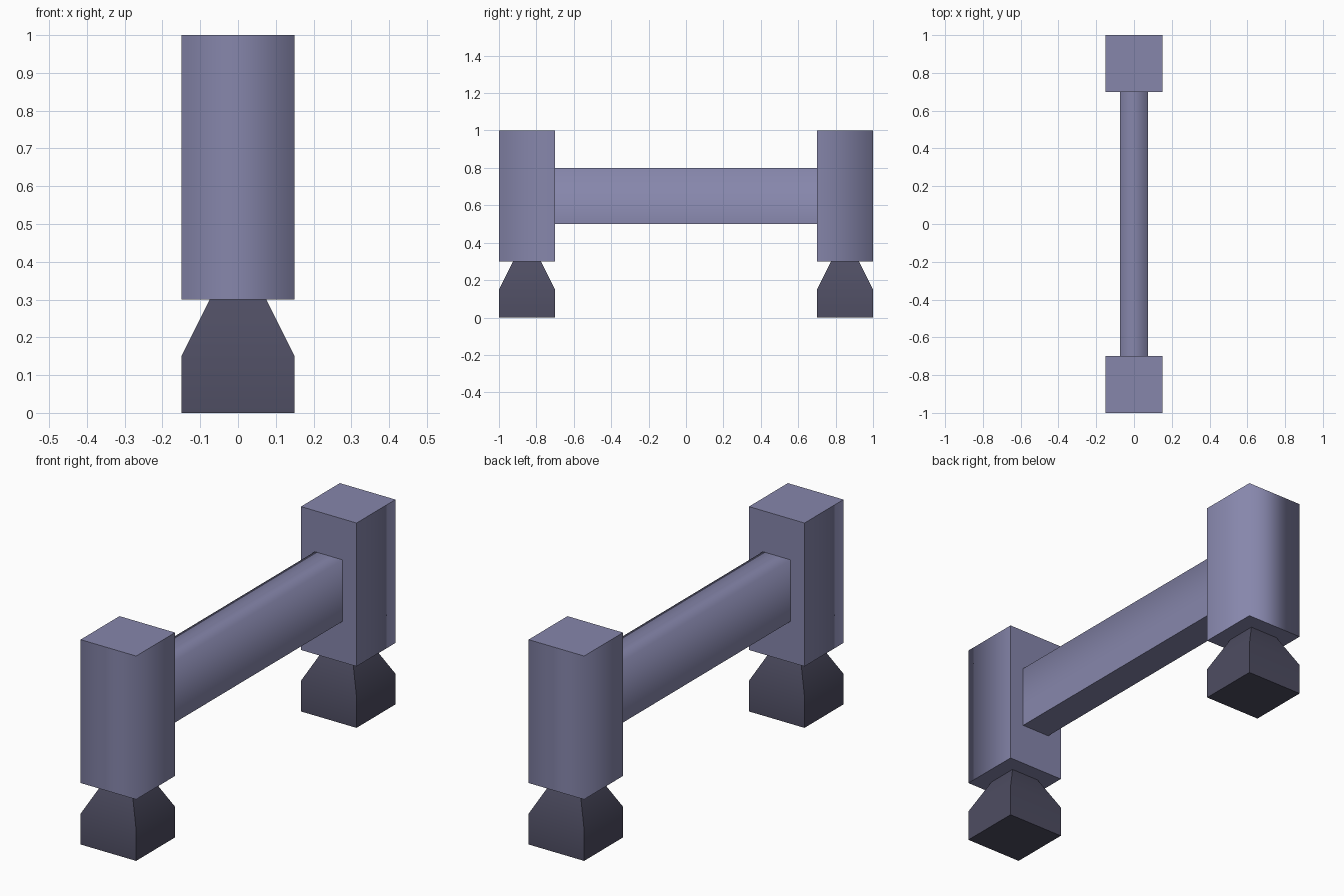
import bpy, bmesh, math
from mathutils import Matrix, Vector

if "Cube" in bpy.data.objects:
    bpy.data.objects.remove(bpy.data.objects["Cube"])


def material(name, color):
    mat = bpy.data.materials.new(name)
    mat.diffuse_color = (*color, 1.0)
    mat.use_nodes = True
    mat.node_tree.nodes["Principled BSDF"].inputs["Base Color"].default_value = mat.diffuse_color
    return mat


violet = material("dusty violet", (0.24, 0.24, 0.41))
dark = material("dark slate", (0.075, 0.073, 0.12))


def box(bm, size, center):
    mat = Matrix.Translation(center) @ Matrix.Diagonal((*size, 1))
    return bmesh.ops.create_cube(bm, size=1, matrix=mat)["verts"]


def finish(name, bm, mat, is_soft):
    """Smooth all faces, keeping every edge sharp unless is_soft(edge)."""
    for f in bm.faces:
        f.smooth = True
    for e in bm.edges:
        e.smooth = is_soft(e)
    mesh = bpy.data.meshes.new(name)
    bm.to_mesh(mesh)
    bm.free()
    mesh.materials.append(mat)
    obj = bpy.data.objects.new(name, mesh)
    bpy.context.collection.objects.link(obj)
    return obj


for side, label in ((-1, "front"), (1, "back")):
    y = side * 0.85

    # Post: its outer vertical corners are softly shaded
    bm = bmesh.new()
    box(bm, (0.3, 0.3, 0.7), (0, y, 0.65))
    finish(label + "_post", bm, violet,
           lambda e: all(v.co.y * side > 0.95 for v in e.verts)
           and abs(e.verts[0].co.z - e.verts[1].co.z) > 0.1)

    # Foot: square block with a tapered neck extruded from its top
    bm = bmesh.new()
    box(bm, (0.3, 0.3, 0.15), (0, y, 0.075))
    top = max(bm.faces, key=lambda f: f.calc_center_median().z)
    neck = bmesh.ops.extrude_face_region(bm, geom=[top])["geom"]
    if top.is_valid:
        bmesh.ops.delete(bm, geom=[top], context='FACES_ONLY')
    for v in (g for g in neck if isinstance(g, bmesh.types.BMVert)):
        v.co = Vector((v.co.x * 0.5, y + (v.co.y - y) * 0.5, 0.3))
    bmesh.ops.recalc_face_normals(bm, faces=bm.faces)
    finish(label + "_foot", bm, dark,
           lambda e: e.calc_face_angle(math.pi) < math.radians(30))

# Crossbeam between the posts: its long upper edges are softly shaded
bm = bmesh.new()
box(bm, (0.15, 1.4, 0.3), (0, 0, 0.65))
finish("crossbeam", bm, violet,
       lambda e: all(v.co.z > 0.7 for v in e.verts)
       and abs(e.verts[0].co.y - e.verts[1].co.y) > 1)
